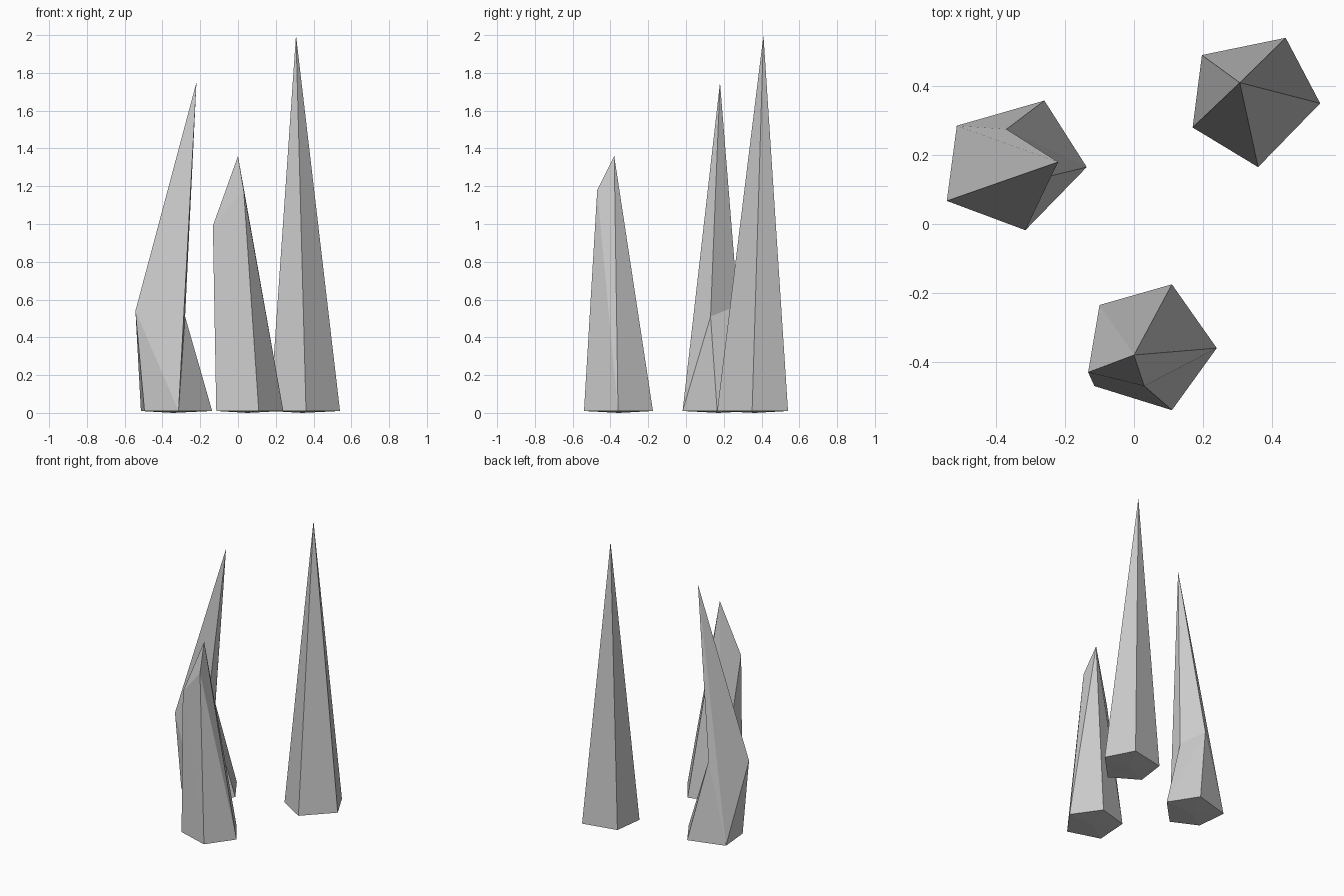
import bpy, bmesh

if "Cube" in bpy.data.objects:
    bpy.data.objects.remove(bpy.data.objects["Cube"])

RIM = 0.01  # height of the base rim above the lowest point


def crystal(name, base, apex, extra, sides):
    """Five-sided shard: vertices 0-4 rim, 5 underside centre, 6 tip, 7+ facet corners."""
    cx = sum(p[0] for p in base) / 5
    cy = sum(p[1] for p in base) / 5
    bm = bmesh.new()
    pts = [(x, y, RIM) for x, y in base] + [(cx, cy, 0), apex] + extra
    v = [bm.verts.new(p) for p in pts]
    # shallow underside
    for i in range(5):
        bm.faces.new((v[(i + 1) % 5], v[i], v[5]))
    for f in sides:
        bm.faces.new([v[int(c)] for c in f])
    bmesh.ops.recalc_face_normals(bm, faces=bm.faces)
    me = bpy.data.meshes.new(name)
    bm.to_mesh(me)
    bm.free()
    bpy.context.collection.objects.link(bpy.data.objects.new(name, me))


# Tall straight shard
crystal("tall_crystal",
        [(0.17, 0.28), (0.36, 0.165), (0.54, 0.35), (0.44, 0.54), (0.197, 0.49)],
        (0.307, 0.41, 2.0), [],
        ["016", "126", "236", "346", "406"])

# Short shard with a chipped front shoulder
crystal("short_crystal",
        [(-0.115, -0.47), (0.11, -0.54), (0.24, -0.36), (0.11, -0.175), (-0.10, -0.235)],
        (0.0, -0.38, 1.36),
        [(-0.133, -0.43, 0.99), (0.03, -0.47, 1.18)],
        ["017", "187", "786", "128", "826", "236", "346", "407", "476"])

# Bent shard with a kink at mid height
crystal("bent_crystal",
        [(-0.495, 0.07), (-0.315, -0.018), (-0.137, 0.165), (-0.26, 0.358), (-0.514, 0.285)],
        (-0.22, 0.18, 1.75),
        [(-0.543, 0.067, 0.54), (-0.28, 0.13, 0.51), (-0.37, 0.275, 0.57)],
        ["017", "716", "186", "128", "298", "239", "896", "349", "496", "476", "407"])
